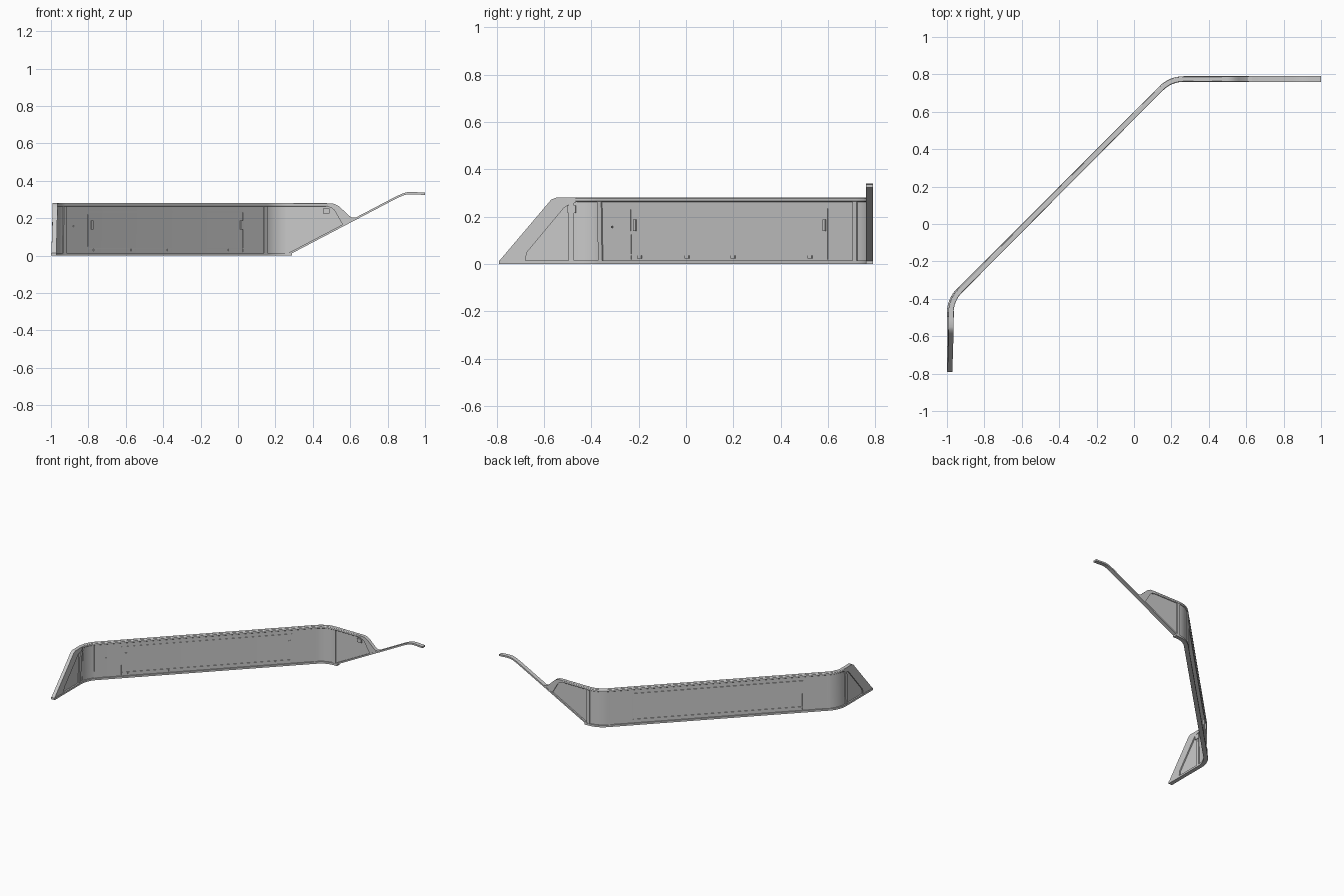
import bpy, bmesh, math
from mathutils import Vector

if "Cube" in bpy.data.objects:
    bpy.data.objects.remove(bpy.data.objects["Cube"])

# Plan path: left wing, rounded corner, diagonal, rounded corner, right wing
LW, RW = -0.985, 0.775
C1, C2 = Vector((LW, -0.405)), Vector((0.195, RW))
START, END = Vector((LW, -0.79)), Vector((1.0, RW))
D = (C2 - C1).normalized()


def fillet(c, a, b, t=0.07, n=8):
    """Arc with tangent length t at corner c between directions a and b."""
    r = t / math.tan(math.pi / 8)
    p0 = c - a * t
    nrm = Vector((a.y, -a.x))
    o = p0 + nrm * r
    pts = []
    for i in range(n + 1):
        ang = math.pi / 4 * i / n
        pts.append(o - nrm * r * math.cos(ang) + a * r * math.sin(ang))
    return pts


path = [START] + fillet(C1, Vector((0, 1)), D) + fillet(C2, D, Vector((1, 0))) + [END]
dist = [0.0]
for p, q in zip(path, path[1:]):
    dist.append(dist[-1] + (q - p).length)


def left(y):
    return y - START.y


def diag(y):
    return dist[9] + (y - path[9].y) * math.sqrt(2)


def right(x):
    return dist[-1] - (1.0 - x)


def node_dir(i):
    a, b = path[max(i - 1, 0)], path[min(i + 1, len(path) - 1)]
    if i in (1, 9, 10, 18):
        return {1: Vector((0, 1)), 9: D, 10: D, 18: Vector((1, 0))}[i]
    return (b - a).normalized()


def place(s, off, z):
    """Map distance along the path, offset to the front and height to 3D."""
    i = 0
    while i < len(path) - 2 and s > dist[i + 1]:
        i += 1
    f = (s - dist[i]) / (dist[i + 1] - dist[i])
    p = path[i].lerp(path[i + 1], f)
    d = node_dir(i).lerp(node_dir(i + 1), f).normalized()
    lean = 0.035 * z * max(0.0, 1 - s)
    return Vector((*(p + Vector((d.y, -d.x)) * (off + lean)), z))


def interp(keys, s):
    if s <= keys[0][0]:
        return keys[0][1]
    for (a, u), (b, v) in zip(keys, keys[1:]):
        if s <= b:
            return u + (v - u) * (s - a) / (b - a)
    return keys[-1][1]


def strip(name, bottom, top, thick, off=0.0, bevel=0.0):
    """Solid band following the path between two height profiles."""
    s0, s1 = bottom[0][0], bottom[-1][0]
    ss = sorted({round(s, 5) for s in [k[0] for k in bottom + top] + dist
                 if s0 - 1e-6 <= s <= s1 + 1e-6})
    bm = bmesh.new()
    rings = []
    for s in ss:
        b, t = interp(bottom, s), interp(top, s)
        rings.append([bm.verts.new(place(s, off + o, z)) for o, z in
                      ((-thick / 2, b), (thick / 2, b), (thick / 2, t), (-thick / 2, t))])
    for r, q in zip(rings, rings[1:]):
        for k in range(4):
            bm.faces.new((r[k], r[(k + 1) % 4], q[(k + 1) % 4], q[k]))
    bm.faces.new(rings[0])
    bm.faces.new(rings[-1][::-1])
    bmesh.ops.recalc_face_normals(bm, faces=bm.faces)
    me = bpy.data.meshes.new(name)
    bm.to_mesh(me)
    bm.free()
    ob = bpy.data.objects.new(name, me)
    bpy.context.collection.objects.link(ob)
    if bevel:
        m = ob.modifiers.new("soft_edges", 'BEVEL')
        m.width, m.segments, m.limit_method = bevel, 2, 'ANGLE'
        m.angle_limit = math.radians(50)
    return ob


def block(name, s0, s1, z0, z1, thick, off=0.0, bevel=0.0):
    return strip(name, [(s0, z0), (s1, z0)], [(s0, z1), (s1, z1)], thick, off, bevel)


# Bottom rail, then the sloped rail that runs out to the right tip
block("bottom_rail", left(-0.79), right(0.29), 0.0, 0.014, 0.03)
slope = [(0.265, 0.0), (0.85, 0.307), (0.885, 0.322), (0.91, 0.328), (0.94, 0.328), (1.0, 0.324)]
strip("sloped_rail", [(right(x), z) for x, z in slope],
      [(right(x), z + 0.012) for x, z in slope], 0.03)

# Top rail
block("top_rail", left(-0.47), right(0.48), 0.263, 0.28, 0.028, bevel=0.004)

# Slanted end frames
strip("left_end_frame",
      [(left(y), z) for y, z in ((-0.79, 0.0), (-0.68, 0.012), (-0.672, 0.05),
                                 (-0.515, 0.238), (-0.5, 0.248), (-0.46, 0.262))],
      [(left(y), z) for y, z in ((-0.79, 0.012), (-0.585, 0.254), (-0.57, 0.272),
                                 (-0.55, 0.28), (-0.46, 0.28))], 0.026)
strip("right_end_frame",
      [(right(x), z) for x, z in ((0.47, 0.264), (0.5, 0.255), (0.515, 0.243),
                                  (0.56, 0.165), (0.64, 0.197))],
      [(right(x), z) for x, z in ((0.47, 0.28), (0.515, 0.277), (0.54, 0.264),
                                  (0.595, 0.212), (0.61, 0.203), (0.64, 0.204))], 0.026)

# Window panes
strip("left_pane", [(left(-0.69), 0.01), (left(-0.45), 0.01)],
      [(left(-0.69), 0.04), (left(-0.51), 0.25), (left(-0.45), 0.265)], 0.008)
block("main_pane", left(-0.45), right(0.265), 0.01, 0.268, 0.012)
strip("right_pane", [(right(0.265), 0.004), (right(0.57), 0.166)],
      [(right(0.265), 0.268), (right(0.5), 0.262), (right(0.57), 0.185)], 0.008)

# Posts either side of each rounded corner
for name, s in (("left_outer_post", left(-0.485)), ("left_inner_post", diag(-0.355)),
                ("right_inner_post", diag(0.72)), ("right_outer_post", right(0.262))):
    block(name, s - 0.012, s + 0.012, 0.01, 0.265, 0.024)

# Opening panel in the diagonal: four edge trims on both faces
a, b = diag(-0.228), diag(0.603)
for face, off in (("front", 0.006), ("back", -0.006)):
    block(face + "_panel_left_trim", a - 0.003, a + 0.003, 0.02, 0.235, 0.006, off)
    block(face + "_panel_right_trim", b - 0.003, b + 0.003, 0.02, 0.235, 0.006, off)
    block(face + "_panel_top_trim", a, b, 0.231, 0.235, 0.006, off)
    block(face + "_panel_bottom_trim", a, b, 0.036, 0.042, 0.006, off)

# Handles, hinges, lock stud and corner brackets
for i, y in enumerate((-0.208, 0.592)):
    s = diag(y)
    block(f"handle_{i + 1}", s - 0.007, s + 0.007, 0.14, 0.187, 0.008, 0.009)
for i, y in enumerate((-0.19, 0.01, 0.205, 0.53)):
    s = diag(y)
    block(f"hinge_{i + 1}", s - 0.012, s + 0.012, 0.024, 0.036, 0.006, 0.008)
s = diag(-0.305)
block("lock_stud", s - 0.004, s + 0.004, 0.153, 0.161, 0.006, 0.008)
block("left_bracket", left(-0.5), left(-0.465), 0.215, 0.247, 0.008, 0.012)
block("right_bracket", right(0.455), right(0.49), 0.225, 0.252, 0.008, 0.009)

# Smooth shading with sharp edges kept
for ob in bpy.context.collection.objects:
    ob.select_set(True)
    bpy.context.view_layer.objects.active = ob
bpy.ops.object.shade_smooth_by_angle(angle=math.radians(30))
